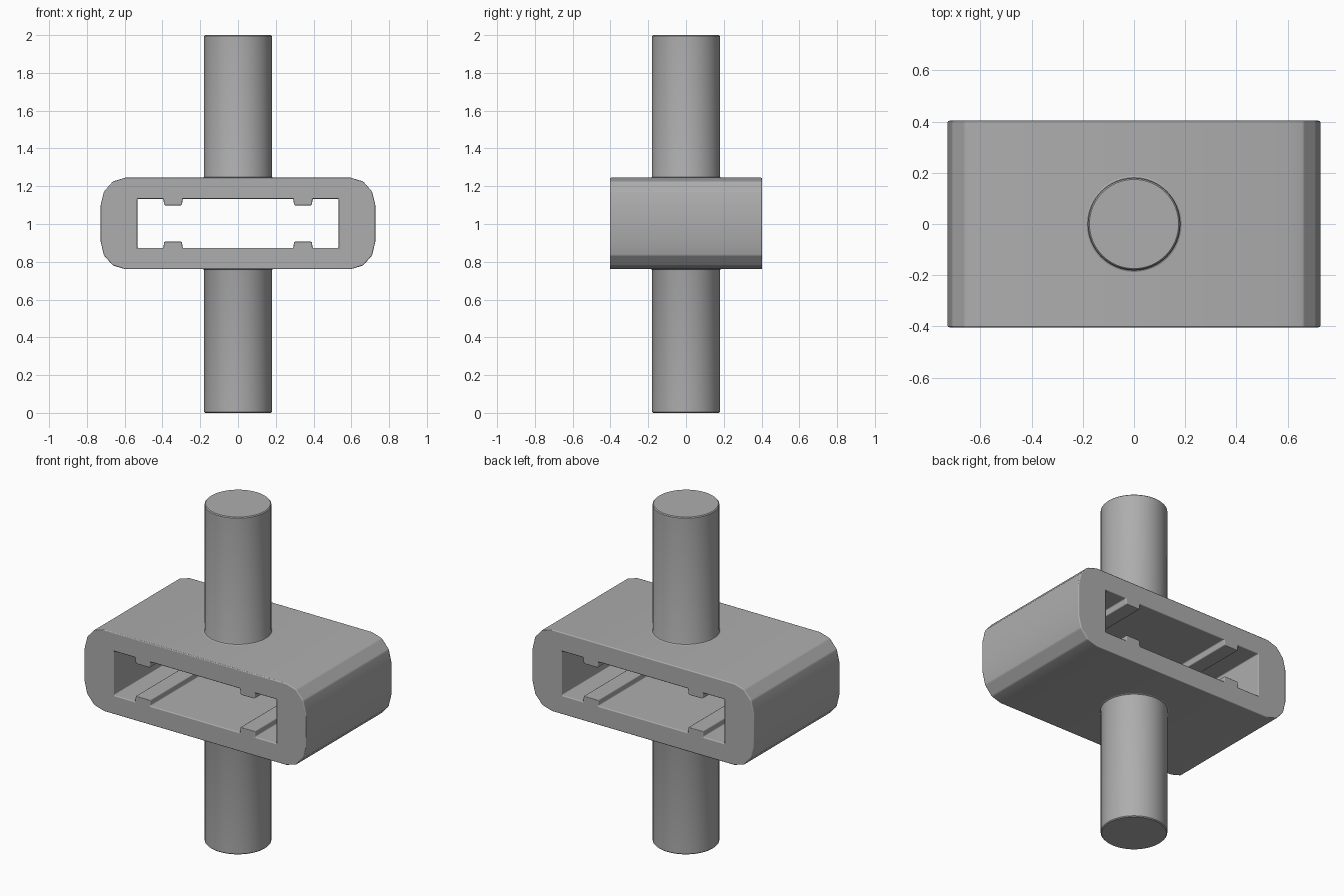
import bpy, bmesh, math

cube = bpy.data.objects.get("Cube")
if cube:
    bpy.data.objects.remove(cube, do_unlink=True)

GREY = (0.42, 0.42, 0.42, 1)
grey = bpy.data.materials.new("plain grey")
grey.use_nodes = True
grey.diffuse_color = GREY
grey.node_tree.nodes["Principled BSDF"].inputs["Base Color"].default_value = GREY

MID = 1.003              # height of the sleeve centre
HALF_W, HALF_D, HALF_H = 0.727, 0.403, 0.242


def finish(bm, name, bevel=0):
    bmesh.ops.recalc_face_normals(bm, faces=bm.faces)
    mesh = bpy.data.meshes.new(name)
    bm.to_mesh(mesh)
    bm.free()
    mesh.materials.append(grey)
    obj = bpy.data.objects.new(name, mesh)
    bpy.context.collection.objects.link(obj)
    bpy.ops.object.select_all(action='DESELECT')
    obj.select_set(True)
    bpy.context.view_layer.objects.active = obj
    bpy.ops.object.shade_smooth_by_angle(angle=math.radians(35))
    if bevel:
        mod = obj.modifiers.new("soft edges", 'BEVEL')
        mod.width = bevel
        mod.segments = 2
        mod.limit_method = 'ANGLE'
        mod.angle_limit = math.radians(20)
        mod.harden_normals = True
    return obj


def mirrored(quarter):
    """Repeat a quarter outline, running from top to side, around all four quadrants."""
    top = [(-x, z) for x, z in reversed(quarter)] + quarter
    return top + [(-x, -z) for x, z in top]


# Sleeve: rounded outline around a slot with four guide rails
RX, RZ = 0.13, 0.145
angles = [math.radians(a) for a in (90, 60, 30, 0)]
outer = mirrored([(HALF_W - RX + RX * math.cos(a), HALF_H - RZ + RZ * math.sin(a)) for a in angles])
slot_z, rail_z = 0.13, 0.096
inner = mirrored([(0.293, slot_z), (0.297, rail_z), (0.391, rail_z),
                  (0.395, slot_z), (0.533, slot_z)])

bm = bmesh.new()
for outline in (outer, inner):
    verts = [bm.verts.new((x, -HALF_D, MID + z)) for x, z in outline]
    for i, v in enumerate(verts):
        bm.edges.new((v, verts[i - 1]))
bmesh.ops.triangle_fill(bm, edges=bm.edges[:], use_beauty=True)
extruded = bmesh.ops.extrude_face_region(bm, geom=bm.faces[:], use_keep_orig=True)["geom"]
new_verts = [g for g in extruded if isinstance(g, bmesh.types.BMVert)]
bmesh.ops.translate(bm, vec=(0, 2 * HALF_D, 0), verts=new_verts)
finish(bm, "slotted_sleeve", 0.006)


# Pins: turned profiles with a small fillet at the sleeve and an eased end
def pin(name, base, end):
    s = 1 if end > base else -1
    r = 0.179
    profile = [(0, base - s * 0.01), (r + 0.008, base - s * 0.01), (r + 0.008, base),
               (r + 0.002, base + s * 0.003), (r, base + s * 0.009),
               (r, end - s * 0.005), (r - 0.005, end), (0, end)]
    bm = bmesh.new()
    verts = [bm.verts.new((x, 0, z)) for x, z in profile]
    edges = [bm.edges.new(pair) for pair in zip(verts, verts[1:])]
    bmesh.ops.spin(bm, geom=verts + edges, cent=(0, 0, 0), axis=(0, 0, 1),
                   angle=math.tau, steps=64, use_merge=True)
    bmesh.ops.remove_doubles(bm, verts=bm.verts, dist=0.0005)
    finish(bm, name)


pin("upper_pin", MID + HALF_H, 2)
pin("lower_pin", MID - HALF_H, 0)
